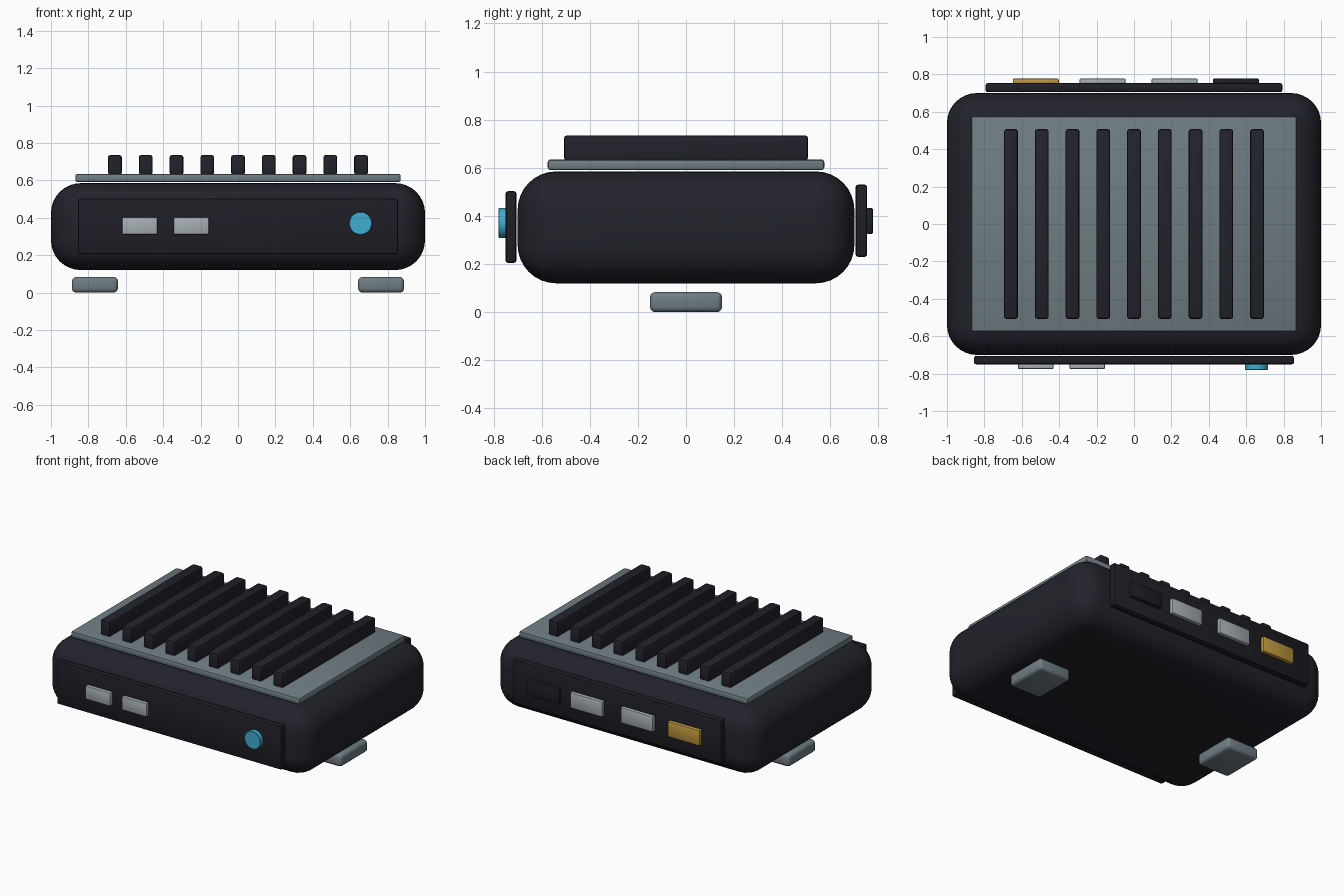
import bpy
import math

cube = bpy.data.objects.get("Cube")
if cube:
    bpy.data.objects.remove(cube, do_unlink=True)


def material(name, rgb):
    m = bpy.data.materials.new(name)
    m.use_nodes = True
    m.diffuse_color = (*rgb, 1)
    m.node_tree.nodes["Principled BSDF"].inputs["Base Color"].default_value = (*rgb, 1)
    return m


CHARCOAL = material("charcoal", (0.016, 0.016, 0.024))
BLACK = material("panel_black", (0.013, 0.013, 0.019))
GREY = material("slate_grey", (0.16, 0.205, 0.23))
SILVER = material("light_silver", (0.38, 0.43, 0.45))
CYAN = material("cyan", (0.05, 0.42, 0.64))
GOLD = material("gold", (0.52, 0.31, 0.05))


def finish(obj, name, mat, bevel, segments):
    """Name, colour, bevel and shade a part."""
    obj.name = name
    obj.data.materials.append(mat)
    mod = obj.modifiers.new("Bevel", "BEVEL")
    mod.width = bevel
    mod.segments = segments
    bpy.ops.object.modifier_apply(modifier=mod.name)
    bpy.ops.object.shade_smooth_by_angle(angle=math.radians(35))


def box(name, x, y, z, mat, bevel, segments=2):
    """Bevelled box spanning the given (min, max) ranges."""
    spans = (x, y, z)
    bpy.ops.mesh.primitive_cube_add(size=1, location=[sum(s) / 2 for s in spans])
    obj = bpy.context.object
    obj.scale = [s[1] - s[0] for s in spans]
    bpy.ops.object.transform_apply(location=False, rotation=False, scale=True)
    finish(obj, name, mat, bevel, segments)


# Rounded case and the plate above it
box("case_body", (-1, 1), (-0.70, 0.70), (0.12, 0.585), CHARCOAL, 0.16, 8)
box("top_plate", (-0.87, 0.87), (-0.575, 0.575), (0.59, 0.635), GREY, 0.012)

# Cooling fins
FIN_COUNT, FIN_PITCH = 9, 0.1645
for i in range(FIN_COUNT):
    x = (i - FIN_COUNT // 2) * FIN_PITCH
    box(f"cooling_fin_{i + 1}", (x - 0.037, x + 0.037), (-0.507, 0.507),
        (0.63, 0.735), CHARCOAL, 0.012)

# Front and back panels
box("front_panel", (-0.855, 0.855), (-0.75, -0.705), (0.205, 0.503), BLACK, 0.01)
box("back_panel", (-0.793, 0.793), (0.705, 0.753), (0.23, 0.53), BLACK, 0.01)

# Front sockets
for i, x in enumerate((-0.525, -0.25)):
    box(f"front_socket_{i + 1}", (x - 0.095, x + 0.095), (-0.775, -0.745),
        (0.31, 0.402), SILVER, 0.006)

# Power button
bpy.ops.mesh.primitive_cylinder_add(vertices=24, radius=0.062, depth=0.035,
                                    location=(0.655, -0.7625, 0.37),
                                    rotation=(math.pi / 2, 0, 0))
finish(bpy.context.object, "power_button", CYAN, 0.003, 1)

# Back sockets
for name, x, mat in (("power_socket", -0.525, GOLD), ("back_socket_1", -0.168, SILVER),
                     ("back_socket_2", 0.217, SILVER), ("dark_socket", 0.545, BLACK)):
    box(name, (x - 0.123, x + 0.123), (0.748, 0.778), (0.325, 0.433), mat, 0.008)

# Feet
for side, x in (("right", -0.765), ("left", 0.765)):
    box(f"{side}_foot", (x - 0.123, x + 0.123), (-0.15, 0.15), (0, 0.083), GREY, 0.022, 3)
